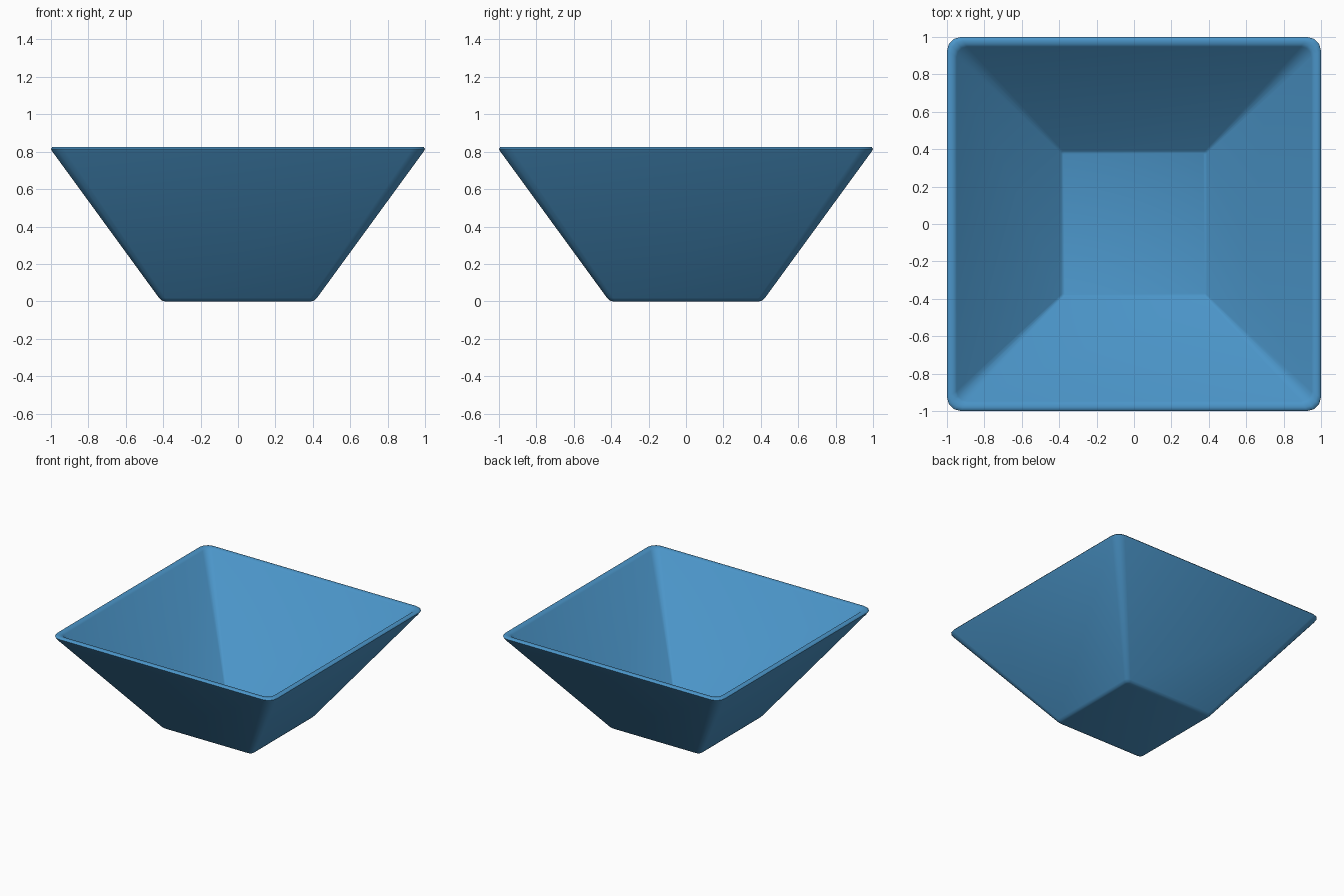
import bpy, bmesh, math

if "Cube" in bpy.data.objects:
    bpy.data.objects.remove(bpy.data.objects["Cube"])

# Rounded-square cross-sections: (half width, height, corner radius)
PROFILE = [
    (0.390, 0.000, 0.020), (0.408, 0.004, 0.030), (0.422, 0.018, 0.035),   # foot
    (0.992, 0.800, 0.070), (1.000, 0.815, 0.075),                          # outer wall
    (0.993, 0.824, 0.072), (0.980, 0.826, 0.065), (0.962, 0.824, 0.060),   # rim
    (0.948, 0.812, 0.055), (0.390, 0.050, 0.012), (0.378, 0.045, 0.008),   # inner wall, floor
]
CORNER_STEPS = 3


def ring(bm, half, z, radius):
    verts = []
    for q in range(4):
        mid = math.radians(45 + 90 * q)
        cx = math.copysign(half - radius, math.cos(mid))
        cy = math.copysign(half - radius, math.sin(mid))
        for i in range(CORNER_STEPS + 1):
            a = math.radians(90 * (q + i / CORNER_STEPS))
            verts.append(bm.verts.new((cx + radius * math.cos(a),
                                       cy + radius * math.sin(a), z)))
    return verts


# Square flared bowl, skinned from the cross-sections
bm = bmesh.new()
rings = [ring(bm, *section) for section in PROFILE]
for a, b in zip(rings, rings[1:]):
    n = len(a)
    for i in range(n):
        j = (i + 1) % n
        bm.faces.new((a[i], a[j], b[j], b[i]))
bm.faces.new(rings[0][::-1])   # underside
bm.faces.new(rings[-1])        # inner floor
bmesh.ops.recalc_face_normals(bm, faces=bm.faces)

mesh = bpy.data.meshes.new("square_bowl")
bm.to_mesh(mesh)
bm.free()
bowl = bpy.data.objects.new("square_bowl", mesh)
bpy.context.collection.objects.link(bowl)

# Blue glaze
glaze = bpy.data.materials.new("blue_glaze")
glaze.diffuse_color = (0.07, 0.30, 0.58, 1)
glaze.use_nodes = True
glaze.node_tree.nodes["Principled BSDF"].inputs["Base Color"].default_value = glaze.diffuse_color
mesh.materials.append(glaze)

# Smooth shading
bpy.context.view_layer.objects.active = bowl
bowl.select_set(True)
bpy.ops.object.shade_smooth_by_angle(angle=math.radians(60))
